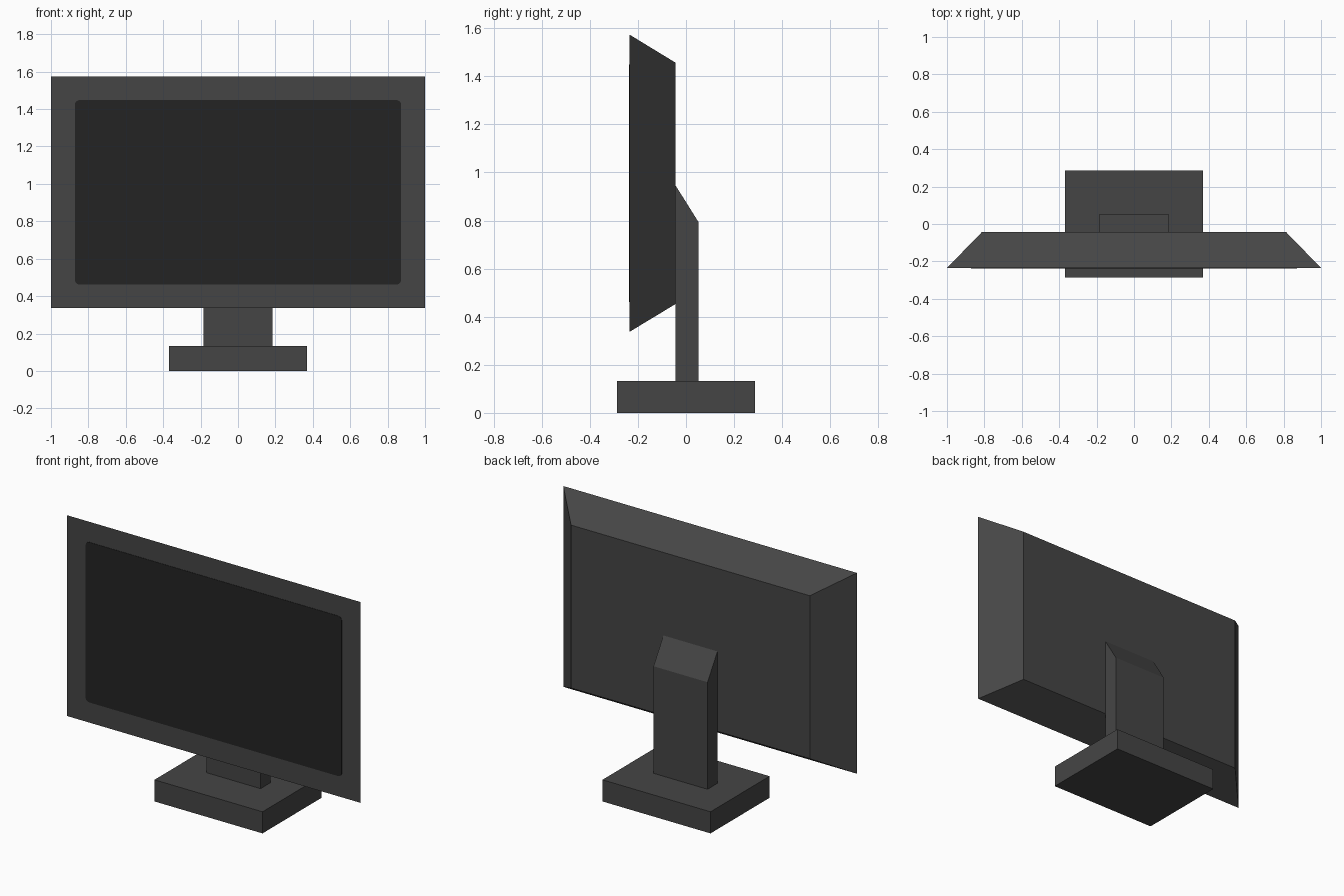
import bpy, bmesh, math

cube = bpy.data.objects.get("Cube")
if cube:
    bpy.data.objects.remove(cube, do_unlink=True)


def make_material(name, value):
    mat = bpy.data.materials.new(name)
    mat.use_nodes = True
    colour = (value, value, value, 1)
    mat.diffuse_color = colour
    mat.node_tree.nodes["Principled BSDF"].inputs["Base Color"].default_value = colour
    return mat


casing = make_material("dark grey casing", 0.06)
glass = make_material("black screen", 0.017)


def loft(name, mat, start, end):
    """Close a solid between two matching outlines."""
    bm = bmesh.new()
    a = [bm.verts.new(p) for p in start]
    b = [bm.verts.new(p) for p in end]
    bm.faces.new(a)
    bm.faces.new(b)
    n = len(a)
    for i in range(n):
        j = (i + 1) % n
        bm.faces.new((a[i], a[j], b[j], b[i]))
    bmesh.ops.recalc_face_normals(bm, faces=bm.faces)
    mesh = bpy.data.meshes.new(name)
    bm.to_mesh(mesh)
    bm.free()
    mesh.materials.append(mat)
    obj = bpy.data.objects.new(name, mesh)
    bpy.context.collection.objects.link(obj)
    return obj


def rectangle(half, low, high, y):
    return [(-half, y, low), (half, y, low), (half, y, high), (-half, y, high)]


def rounded(half, low, high, y, radius, steps=5):
    points = []
    corners = [(half - radius, high - radius), (radius - half, high - radius),
               (radius - half, low + radius), (half - radius, low + radius)]
    for quarter, (cx, cz) in enumerate(corners):
        for s in range(steps + 1):
            t = (quarter + s / steps) * math.pi / 2
            points.append((cx + radius * math.cos(t), y, cz + radius * math.sin(t)))
    return points


# Foot
loft("base", casing, rectangle(0.368, 0, 0.133, -0.287),
     rectangle(0.368, 0, 0.133, 0.287))

# Upright with a sloping top
side = [(-0.043, 0.133), (0.053, 0.133), (0.053, 0.792), (-0.043, 0.945)]
loft("neck", casing, [(-0.184, y, z) for y, z in side],
     [(0.184, y, z) for y, z in side])

# Housing tapering toward the back
loft("housing", casing, rectangle(1, 0.337, 1.573, -0.235),
     rectangle(0.813, 0.453, 1.456, -0.043))

# Display panel
loft("screen", glass, rounded(0.872, 0.462, 1.448, -0.237, 0.025),
     rounded(0.872, 0.462, 1.448, -0.234, 0.025))
